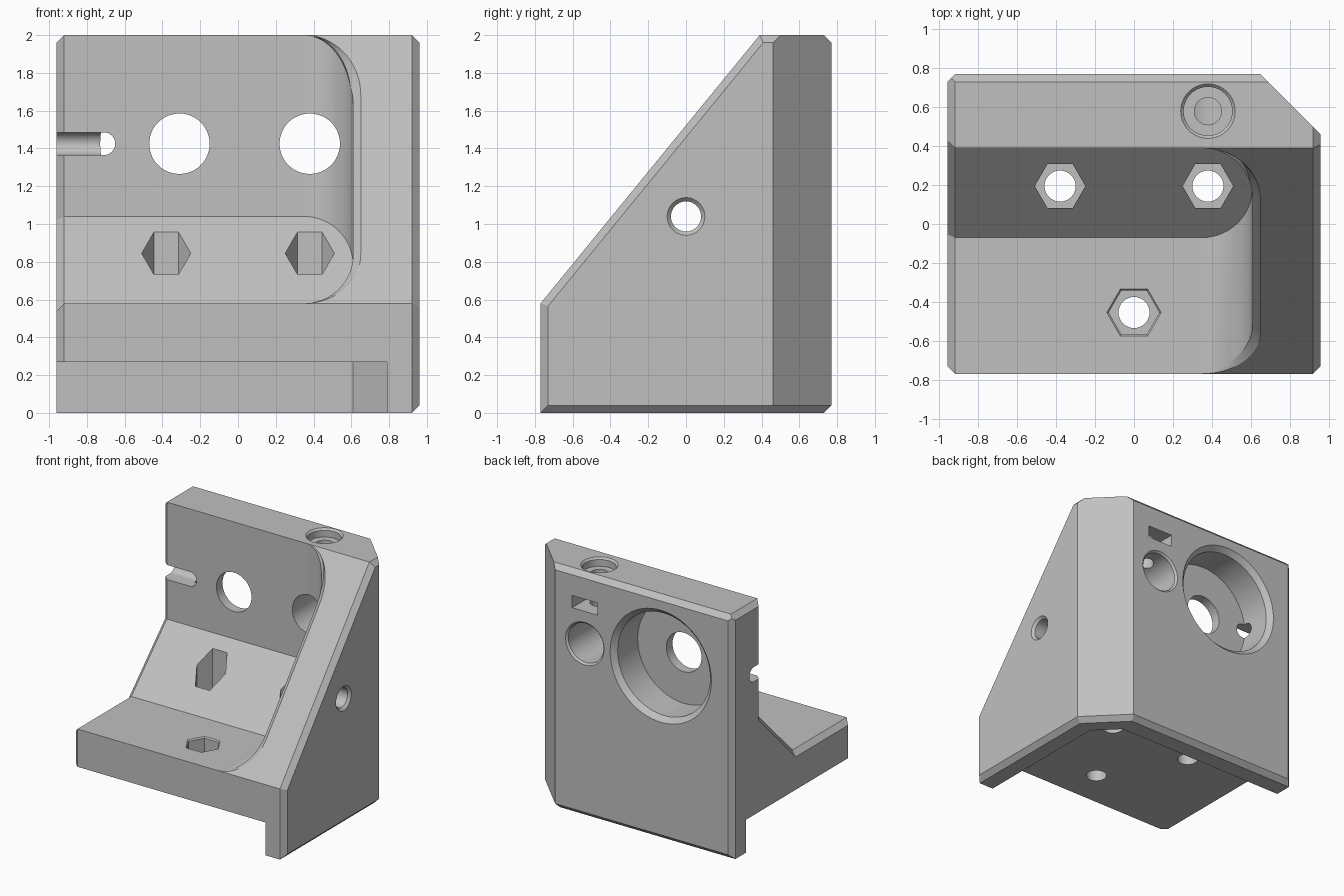
import bpy, bmesh, math
from mathutils import Vector

if "Cube" in bpy.data.objects:
    bpy.data.objects.remove(bpy.data.objects["Cube"])

C = 0.04          # chamfer width
X, Y, Z = Vector((1, 0, 0)), Vector((0, 1, 0)), Vector((0, 0, 1))

grey = bpy.data.materials.new("plain grey")
grey.use_nodes = True
colour = (0.53, 0.53, 0.53, 1)
grey.diffuse_color = colour
grey.node_tree.nodes["Principled BSDF"].inputs["Base Color"].default_value = colour


def to_object(name, bm):
    bmesh.ops.recalc_face_normals(bm, faces=bm.faces)
    mesh = bpy.data.meshes.new(name)
    bm.to_mesh(mesh)
    bm.free()
    mesh.materials.append(grey)
    obj = bpy.data.objects.new(name, mesh)
    bpy.context.collection.objects.link(obj)
    return obj


def loft(name, rings):
    """Closed skin through equal-length rings of points."""
    bm = bmesh.new()
    rows = [[bm.verts.new(p) for p in ring] for ring in rings]
    n = len(rows[0])
    for a, b in zip(rows, rows[1:]):
        for i in range(n):
            j = (i + 1) % n
            bm.faces.new((a[i], a[j], b[j], b[i]))
    bm.faces.new(rows[0][::-1])
    bm.faces.new(rows[-1])
    return to_object(name, bm)


def prism(name, u, v, w, pts, lo, hi):
    return loft(name, [[u * a + v * b + w * d for a, b in pts] for d in (lo, hi)])


def boolean(target, tool, operation="DIFFERENCE"):
    mod = target.modifiers.new("boolean", "BOOLEAN")
    mod.operation, mod.solver, mod.object = operation, "EXACT", tool
    bpy.context.view_layer.objects.active = target
    bpy.ops.object.modifier_apply(modifier=mod.name)
    bpy.data.objects.remove(tool)


def drill(origin, direction, profile, sides=48):
    """Cut a turned shape given as (radius, depth) steps along a direction."""
    u = Y if direction.x else X
    v = Y if direction.z else Z
    angles = [math.tau * i / sides for i in range(sides)]
    o = Vector(origin)
    boolean(bracket, loft("drill", [
        [o + direction * d + (u * math.cos(a) + v * math.sin(a)) * r for a in angles]
        for r, d in profile]))


# Outer block: a box trimmed by the slope, the corner cut and the edge chamfers
bm = bmesh.new()
bmesh.ops.create_cube(bm, size=2)
for vert in bm.verts:
    vert.co = Vector((vert.co.x * 0.96, vert.co.y * 0.77, vert.co.z + 1))
slope = Vector((0, -1.42, 1.16)).normalized()
trims = [
    ((0, 0.39, 2), slope),
    ((0.96, 0.46, 0), X + Y),
    ((0.96 - C, 0.39, 2), X + slope),
    ((-0.96, 0, 2 - C), Z - X),
    ((0.96, 0, 2 - C), Z + X),
    ((0, 0.77, 2 - C), Z + Y),
    ((0.96, 0, C), X - Z),
    ((0, 0.77, C), Y - Z),
    ((0.96, 0.46, C), (X + Y).normalized() - Z),
    ((-0.96, -0.77 + C, 0), -X - Y),
    ((-0.96, 0.77 - C, 0), Y - X),
    ((0.96, -0.77 + C, 0), X - Y),
]
for point, normal in trims:
    res = bmesh.ops.bisect_plane(bm, geom=bm.verts[:] + bm.edges[:] + bm.faces[:],
                                 plane_co=point, plane_no=normal, clear_outer=True)
    rim = [e for e in res["geom_cut"] if isinstance(e, bmesh.types.BMEdge)]
    bmesh.ops.holes_fill(bm, edges=[e for e in rim if e.is_boundary], sides=0)
bracket = to_object("corner_bracket", bm)

# Pocket between base, back plate and side web, with rounded inner corners
WALL, BACK, FLOOR, R = 0.61, 0.39, 0.58, 0.26
arc = [math.pi / 2 * i / 16 for i in range(17)]


def pocket_side(d):
    """Side outline of the pocket, grown by d."""
    k = d * (math.sqrt(2) - 1)
    return [(-2, FLOOR - d), (-0.07 + k, FLOOR - d), (BACK + d, 1.04 - k), (BACK + d, 3), (-2, 3)]


pocket = prism("pocket", Y, Z, X, pocket_side(0), -2, 1)
plan = [(WALL - R + R * math.cos(a), BACK - R + R * math.sin(a)) for a in arc]
front = [(WALL - R + R * math.cos(a), FLOOR + R - R * math.sin(a)) for a in arc]
boolean(pocket, prism("plan", X, Y, Z, plan + [(-3, BACK), (-3, -3), (WALL, -3)], -1, 4), "INTERSECT")
boolean(pocket, prism("elevation", X, Z, Y, front + [(-3, FLOOR), (-3, 4), (WALL, 4)], -4, 2), "INTERSECT")
boolean(bracket, pocket)

# Chamfer along the open end of the pocket
boolean(bracket, loft("end_chamfer", [
    [Vector((-0.96 + C - d, y, z)) for y, z in pocket_side(d)] for d in (-0.02, 2 * C)]))

# Chamfer along the sloping edge of the side web, fading into the fillets
edge = []
for a in reversed(arc):
    z = FLOOR + R - R * math.sin(a)
    edge.append((Vector((WALL - R + R * math.cos(a), BACK - (2 - z) * 1.16 / 1.42, z)), math.cos(a)))
for a in arc:
    y = BACK - R + R * math.sin(a)
    edge.append((Vector((WALL - R + R * math.cos(a), y, 2 - (BACK - y) * 1.42 / 1.16)), math.cos(a)))
strip = []
for p, fade in edge[2:-2]:
    o = C * fade
    strip.append([p + X * 1.3 * o - Y * 0.3 * o, p - X * 0.3 * o + Y * 1.3 * o, p - X * o - Y * o])
boolean(bracket, loft("edge_chamfer", strip))

# Stepped underside
boolean(bracket, prism("under_step", X, Y, Z,
                       [(-2, -2), (0.79, -2), (0.79, 0.41), (0.61, 0.59), (-2, 0.59)], -1, 0.27))

# Large stepped bore and smaller bore through the back plate
drill((-0.31, 0.77, 1.425), -Y, [(0.46 + C, -C), (0.42, C), (0.42, 0.3)], 64)
drill((-0.31, 0.77, 1.425), -Y, [(0.16, 0.2), (0.16, 0.6)])
drill((0.38, 0.77, 1.425), -Y, [(0.215, -C), (0.16, 0.015), (0.16, 1)])

# Round-bottomed slot at the open end of the back plate
half = [math.pi * i / 16 for i in range(17)]
slot = prism("slot", Y, Z, X, [(0.49 + 0.06 * math.sin(a), 1.425 + 0.06 * math.cos(a)) for a in half]
             + [(0.2, 1.365), (0.2, 1.485)], -1.2, -0.6)
boolean(slot, prism("slot_end", X, Z, Y,
                    [(-0.71 + 0.06 * math.sin(a), 1.425 + 0.0601 * math.cos(a)) for a in half]
                    + [(-2, 1.3649), (-2, 1.4851)], 0, 1), "INTERSECT")
boolean(bracket, slot)

# Clamp screw hole from the top, and the nut slot behind it
drill((0.38, 0.58, 2), -Z, [(0.155, -0.015), (0.125, 0.015), (0.125, 0.07)])
drill((0.38, 0.58, 2), -Z, [(0.07, 0.03), (0.07, 0.5)], 32)
boolean(bracket, prism("nut_slot", X, Z, Y,
                       [(0.265, 1.69), (0.495, 1.69), (0.495, 1.79), (0.265, 1.79)], 0.465, 1))

# Cross hole in the side web
drill((0.96, 0, 1.04), -X, [(0.12, -0.02), (0.08, 0.02), (0.08, 0.6)], 32)

# Hexagonal nut pockets with screw holes through the base
for x, y in ((-0.38, 0.195), (0.38, 0.195), (0, -0.455)):
    top = 0.58 if y < 0 else 1.3
    drill((x, y, top), -Z, [(0.13, -0.1), (0.13, top - 0.46)], 6)
    drill((x, y, 0.6), -Z, [(0.08, 0), (0.08, 0.5)], 32)
drill((0, -0.455, 0.58), -Z, [(0.155, -0.015), (0.125, 0.015)], 6)

# Smooth the round faces, keep hard edges
bpy.ops.object.select_all(action="DESELECT")
bracket.select_set(True)
bpy.context.view_layer.objects.active = bracket
bpy.ops.object.shade_smooth_by_angle(angle=math.radians(25))
